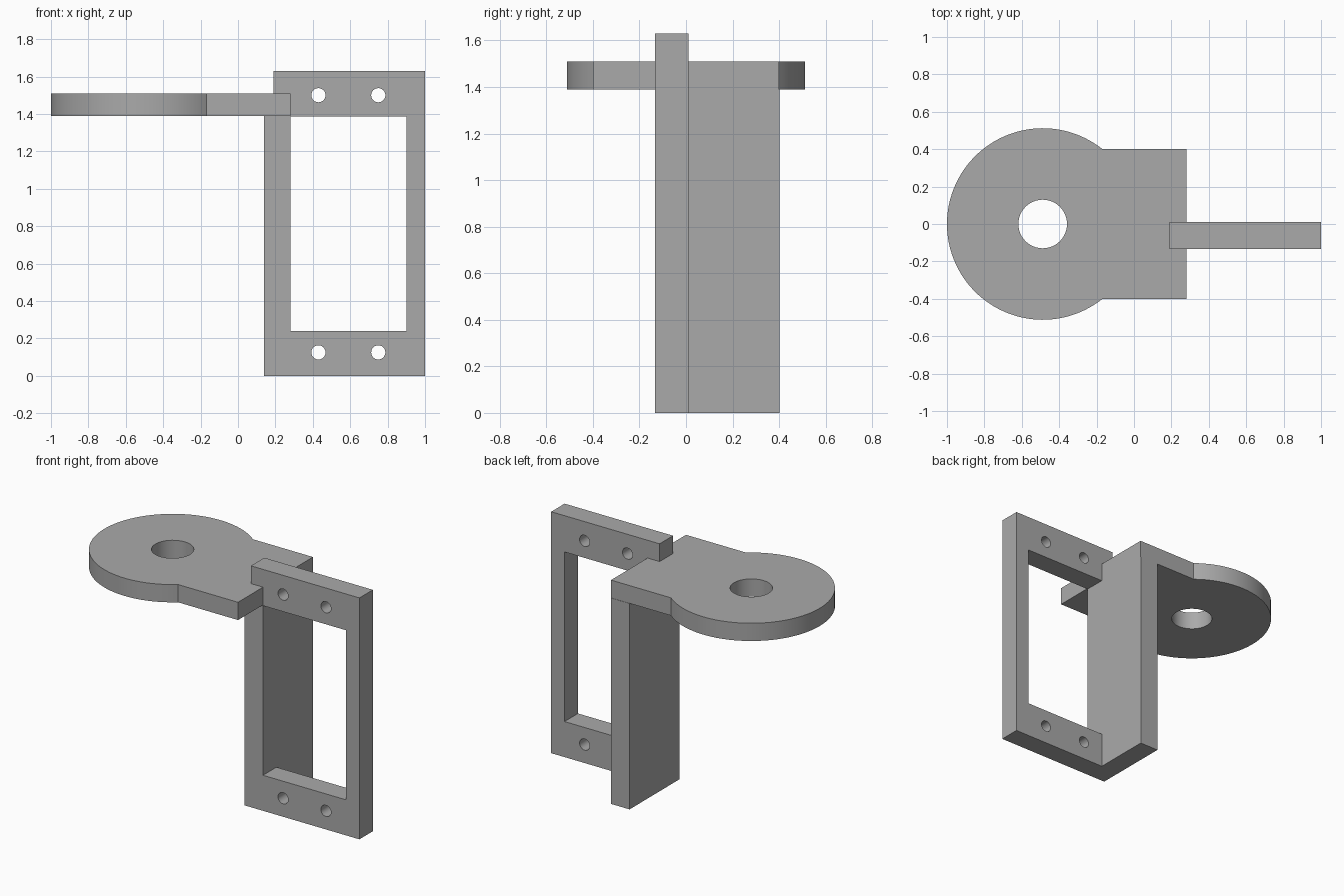
import bpy, bmesh, math
from mathutils import Matrix

if "Cube" in bpy.data.objects:
    bpy.data.objects.remove(bpy.data.objects["Cube"], do_unlink=True)

grey = bpy.data.materials.new("plain grey")
grey.use_nodes = True
colour = (0.4, 0.4, 0.4, 1)
grey.diffuse_color = colour
grey.node_tree.nodes["Principled BSDF"].inputs["Base Color"].default_value = colour


def arc(cx, cy, r, start=0.0, end=2 * math.pi, n=32, closed=True):
    steps = n if closed else n - 1
    return [(cx + r * math.cos(start + (end - start) * i / steps),
             cy + r * math.sin(start + (end - start) * i / steps)) for i in range(n)]


def rect(x0, y0, x1, y1):
    return [(x0, y0), (x1, y0), (x1, y1), (x0, y1)]


def slab(name, loops, low, high, upright=False):
    """Extrude an outline with holes; upright slabs run along y instead of z."""
    curve = bpy.data.curves.new(name + "_profile", "CURVE")
    curve.dimensions = "2D"
    curve.fill_mode = "BOTH"
    curve.extrude = (high - low) / 2
    for loop in loops:
        spline = curve.splines.new("POLY")
        spline.points.add(len(loop) - 1)
        for point, (x, y) in zip(spline.points, loop):
            point.co = (x, y, 0, 1)
        spline.use_cyclic_u = True
    temp = bpy.data.objects.new(name + "_profile", curve)
    bpy.context.collection.objects.link(temp)
    bpy.context.view_layer.update()
    mesh = bpy.data.meshes.new_from_object(
        temp.evaluated_get(bpy.context.evaluated_depsgraph_get()))
    bpy.data.objects.remove(temp, do_unlink=True)
    middle = (low + high) / 2
    if upright:
        mesh.transform(Matrix.Translation((0, middle, 0)) @ Matrix.Rotation(math.pi / 2, 4, "X"))
    else:
        mesh.transform(Matrix.Translation((0, 0, middle)))
    # Weld the caps to the walls
    bm = bmesh.new()
    bm.from_mesh(mesh)
    bmesh.ops.remove_doubles(bm, verts=bm.verts, dist=0.0005)
    bmesh.ops.recalc_face_normals(bm, faces=bm.faces)
    bm.to_mesh(mesh)
    bm.free()
    mesh.name = name
    mesh.materials.clear()
    mesh.materials.append(grey)
    obj = bpy.data.objects.new(name, mesh)
    bpy.context.collection.objects.link(obj)
    bpy.ops.object.select_all(action="DESELECT")
    obj.select_set(True)
    bpy.context.view_layer.objects.active = obj
    bpy.ops.object.shade_smooth_by_angle(angle=math.radians(30))
    return obj


left, inner, step, right = 0.14, 0.28, 0.19, 1.0
front, back = -0.133, 0.01
shelf, top = 1.39, 1.51

# Mounting frame: stepped outline, window and four screw holes
outline = [(left, 0), (right, 0), (right, 1.63), (step, 1.63), (step, shelf), (left, shelf)]
window = rect(inner, 0.24, 0.9, 1.385)
holes = [arc(x, z, 0.038, n=24) for x in (0.43, 0.75) for z in (0.125, 1.5)]
slab("mounting_frame", [outline, window] + holes, front, back, upright=True)

# Deep side wall behind the frame
slab("side_wall", [rect(left, 0, inner, shelf)], back, 0.402, upright=True)

# Round plate with a square neck, notched around the frame
cx, radius, half = -0.488, 0.512, 0.4
a = math.asin(half / radius)
plate = arc(cx, 0, radius, a, 2 * math.pi - a, n=80, closed=False)
plate += [(inner, -half), (inner, front), (step, front), (step, back), (inner, back), (inner, half)]
slab("ring_plate", [plate, arc(cx, 0, 0.13, n=48)], shelf, top)
